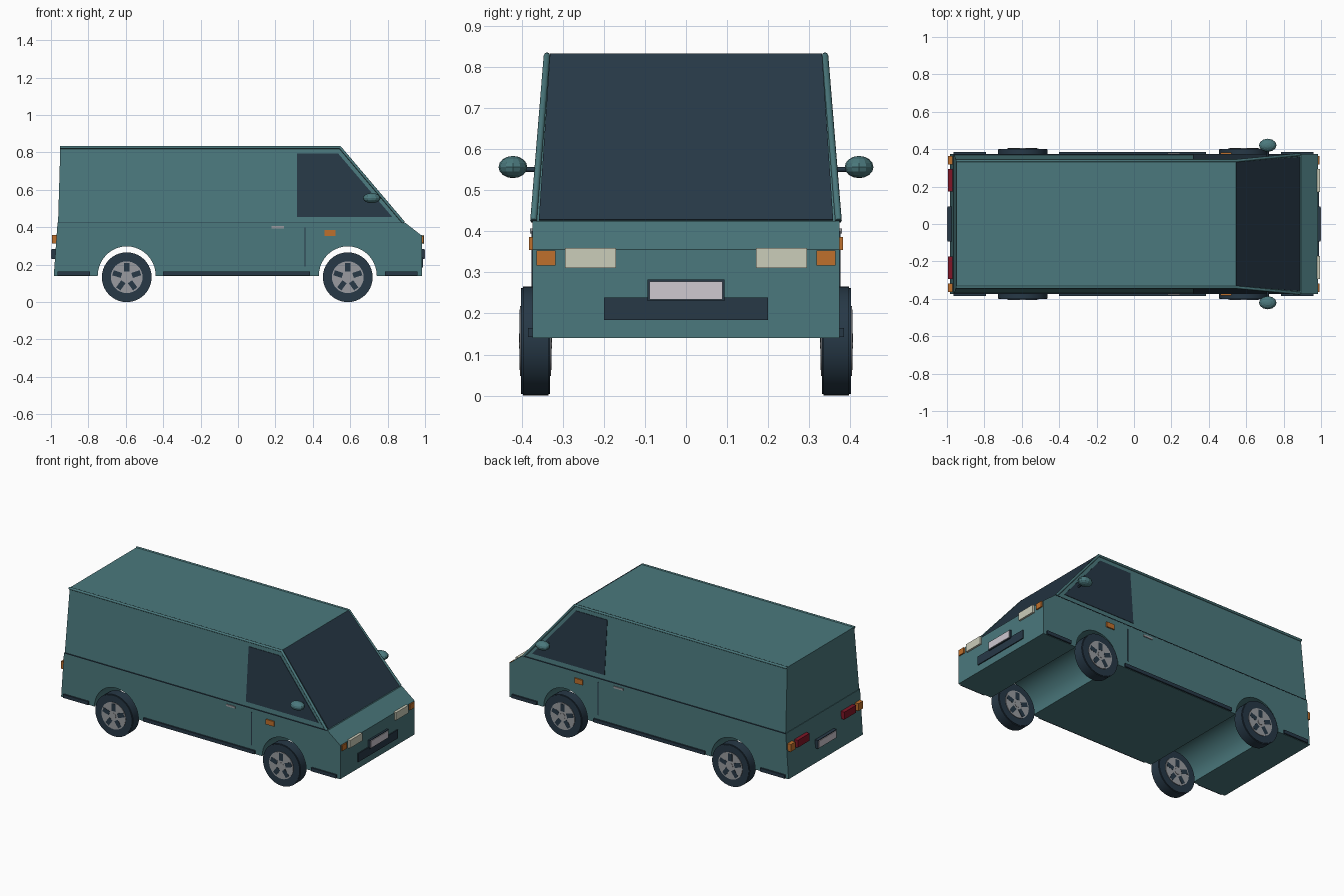
import bpy, bmesh, math
from mathutils import Vector

cube = bpy.data.objects.get("Cube")
if cube:
    bpy.data.objects.remove(cube, do_unlink=True)


def material(name, r, g, b):
    m = bpy.data.materials.new(name)
    m.use_nodes = True
    m.diffuse_color = (r, g, b, 1)
    m.node_tree.nodes["Principled BSDF"].inputs["Base Color"].default_value = (r, g, b, 1)
    return m


TEAL = material("teal paint", 0.07, 0.19, 0.205)
DARK = material("dark trim and glass", 0.02, 0.04, 0.062)
METAL = material("grey metal", 0.32, 0.33, 0.35)
ORANGE = material("orange lens", 0.52, 0.16, 0.025)
RED = material("red lens", 0.22, 0.008, 0.02)
CREAM = material("headlight lens", 0.60, 0.61, 0.49)
WHITE = material("plate white", 0.62, 0.58, 0.63)


def finish(name, bm, mat):
    bmesh.ops.recalc_face_normals(bm, faces=bm.faces[:])
    mesh = bpy.data.meshes.new(name)
    bm.to_mesh(mesh)
    bm.free()
    mesh.materials.append(mat)
    ob = bpy.data.objects.new(name, mesh)
    bpy.context.collection.objects.link(ob)
    return ob


def smooth(ob, degrees=30):
    bpy.ops.object.select_all(action='DESELECT')
    ob.select_set(True)
    bpy.context.view_layer.objects.active = ob
    bpy.ops.object.shade_smooth_by_angle(angle=math.radians(degrees))


def loft(name, ring_a, ring_b, mat):
    """Solid between two matching outlines."""
    bm = bmesh.new()
    a = [bm.verts.new(p) for p in ring_a]
    b = [bm.verts.new(p) for p in ring_b]
    bm.faces.new(a)
    bm.faces.new(b[::-1])
    for i in range(len(a)):
        j = (i + 1) % len(a)
        bm.faces.new((a[i], b[i], b[j], a[j]))
    return finish(name, bm, mat)


def box(name, xs, ys, zs, mat):
    ring = [(xs[0], zs[0]), (xs[1], zs[0]), (xs[1], zs[1]), (xs[0], zs[1])]
    return loft(name, [(x, ys[0], z) for x, z in ring], [(x, ys[1], z) for x, z in ring], mat)


def disc(name, centre, radius, depth, mat, sides=32, bevel=0.0):
    bm = bmesh.new()
    bmesh.ops.create_cone(bm, cap_ends=True, segments=sides,
                          radius1=radius, radius2=radius, depth=depth)
    if bevel:
        rims = [e for e in bm.edges if abs(e.verts[0].co.z - e.verts[1].co.z) < 1e-5]
        bmesh.ops.bevel(bm, geom=rims, offset=bevel, segments=2, affect='EDGES')
    ob = finish(name, bm, mat)
    ob.location = centre
    ob.rotation_euler.x = math.pi / 2
    smooth(ob)
    return ob


def rod(name, points, radius, mat):
    curve = bpy.data.curves.new(name, 'CURVE')
    curve.dimensions = '3D'
    curve.bevel_depth = radius
    curve.bevel_resolution = 2
    curve.use_fill_caps = True
    spline = curve.splines.new('POLY')
    spline.points.add(len(points) - 1)
    for p, co in zip(spline.points, points):
        p.co = (*co, 1)
    curve.materials.append(mat)
    ob = bpy.data.objects.new(name, curve)
    bpy.context.collection.objects.link(ob)


FLOOR, BELT, ROOF = 0.14, 0.425, 0.83
HALF = 0.374
AXLES = {"rear": -0.595, "front": 0.587}
SIDES = {"near": -1, "far": 1}


def side_y(z):
    """Half width of the tapered upper body at a height."""
    return 0.37 - (z - BELT) / (ROOF - BELT) * 0.033


# Lower body with wheel arches running right across
outline = [(0.983, FLOOR), (0.983, 0.355), (0.893, BELT), (-0.965, BELT), (-0.985, FLOOR)]
for cx in AXLES.values():
    for i in range(21):
        a = math.pi * (1 - i / 20)
        outline.append((cx + 0.155 * math.cos(a), FLOOR + 0.158 * math.sin(a)))
lower = loft("lower_body", [(x, -HALF, z) for x, z in outline],
             [(x, HALF, z) for x, z in outline], TEAL)
smooth(lower, 20)

# Upper body, tapering to the roof
outline = [(-0.962, BELT), (0.885, BELT), (0.545, ROOF), (-0.95, ROOF)]
loft("upper_body", [(x, -side_y(z), z) for x, z in outline],
     [(x, side_y(z), z) for x, z in outline], TEAL)

# Windscreen between the pillars
low, high = Vector((0.885, 0, BELT + 0.001)), Vector((0.546, 0, ROOF))
normal = Vector((0.405, 0, 0.34)).normalized()
corners = [low + Vector((0, -0.358, 0)), low + Vector((0, 0.358, 0)),
           high + Vector((0, 0.331, 0)), high + Vector((0, -0.331, 0))]
loft("windscreen", [p - normal * 0.003 for p in corners],
     [p + normal * 0.003 for p in corners], DARK)

for side, s in SIDES.items():
    # Roof gutter and windscreen pillar
    rail = [(-0.952, ROOF - 0.003), (0.545, ROOF - 0.003), (0.885, BELT)]
    rod(f"roof_rail_{side}", [(x, s * (side_y(z) + 0.001), z) for x, z in rail], 0.008, TEAL)
    # Cab window
    pane = [(0.315, 0.455), (0.825, 0.455), (0.535, 0.795), (0.315, 0.795)]
    loft(f"cab_window_{side}", [(x, s * (side_y(z) - 0.004), z) for x, z in pane],
         [(x, s * (side_y(z) + 0.003), z) for x, z in pane], DARK)

    def side_box(name, x0, x1, z0, z1, out, mat):
        box(f"{name}_{side}", (x0, x1), (s * 0.365, s * out), (z0, z1), mat)

    # Belt seam, sills, door seam, handle and side indicator
    side_box("belt_seam", -0.962, 0.89, 0.422, 0.426, 0.3755, DARK)
    for name, x0, x1 in (("rear", -0.965, -0.79), ("middle", -0.40, 0.385), ("front", 0.785, 0.96)):
        side_box(f"{name}_sill", x0, x1, 0.142, 0.164, 0.384, DARK)
    side_box("door_seam", 0.355, 0.361, 0.19, 0.40, 0.3755, DARK)
    side_box("door_handle", 0.18, 0.245, 0.394, 0.406, 0.379, METAL)
    side_box("side_indicator", 0.463, 0.52, 0.354, 0.386, 0.382, ORANGE)

    # Lamps at the nose and tail
    def lamp(name, x0, x1, y0, y1, z0, z1, mat):
        box(f"{name}_{side}", (x0, x1), (s * y0, s * y1), (z0, z1), mat)

    lamp("headlight", 0.97, 0.995, 0.17, 0.294, 0.31, 0.359, CREAM)
    lamp("front_indicator", 0.97, 0.991, 0.318, 0.364, 0.317, 0.353, ORANGE)
    lamp("tail_lamp", -0.994, -0.96, 0.175, 0.294, 0.313, 0.36, RED)
    lamp("rear_indicator", -0.994, -0.96, 0.318, 0.364, 0.313, 0.36, ORANGE)

    # Door mirror on its stalk
    rod(f"mirror_stalk_{side}", [(0.715, s * 0.35, 0.549), (0.715, s * 0.41, 0.551)], 0.006, DARK)
    bm = bmesh.new()
    bmesh.ops.create_uvsphere(bm, u_segments=12, v_segments=8, radius=1)
    bmesh.ops.scale(bm, vec=(0.047, 0.035, 0.027), verts=bm.verts)
    mirror = finish(f"mirror_{side}", bm, TEAL)
    mirror.location = (0.715, s * 0.421, 0.556)

    # Wheels: tyre, rim disc, five dark openings and a hub
    for axle, cx in AXLES.items():
        name = f"{axle}_wheel_{side}"
        disc(f"{name}_tyre", (cx, s * 0.366, 0.133), 0.133, 0.07, DARK, 40, 0.004)
        disc(f"{name}_rim", (cx, s * 0.366, 0.133), 0.085, 0.076, METAL)
        disc(f"{name}_hub", (cx, s * 0.366, 0.133), 0.018, 0.08, METAL, 16)
        for k in range(5):
            a = math.pi / 2 + k * math.tau / 5
            opening = box(f"{name}_opening_{k + 1}", (0.03, 0.077), (-0.039, 0.039),
                          (-0.014, 0.014), DARK)
            opening.location = (cx, s * 0.366, 0.133)
            opening.rotation_euler.y = -a

# Front bumper strip and number plates
box("front_bumper", (0.97, 0.989), (-0.20, 0.20), (0.184, 0.239), DARK)
for end, s in (("front", 1), ("rear", -1)):
    box(f"{end}_plate_frame", (s * 0.965, s * 0.996), (-0.094, 0.094), (0.23, 0.283), DARK)
    box(f"{end}_plate", (s * 0.98, s * 1.0), (-0.089, 0.089), (0.234, 0.278), WHITE)
